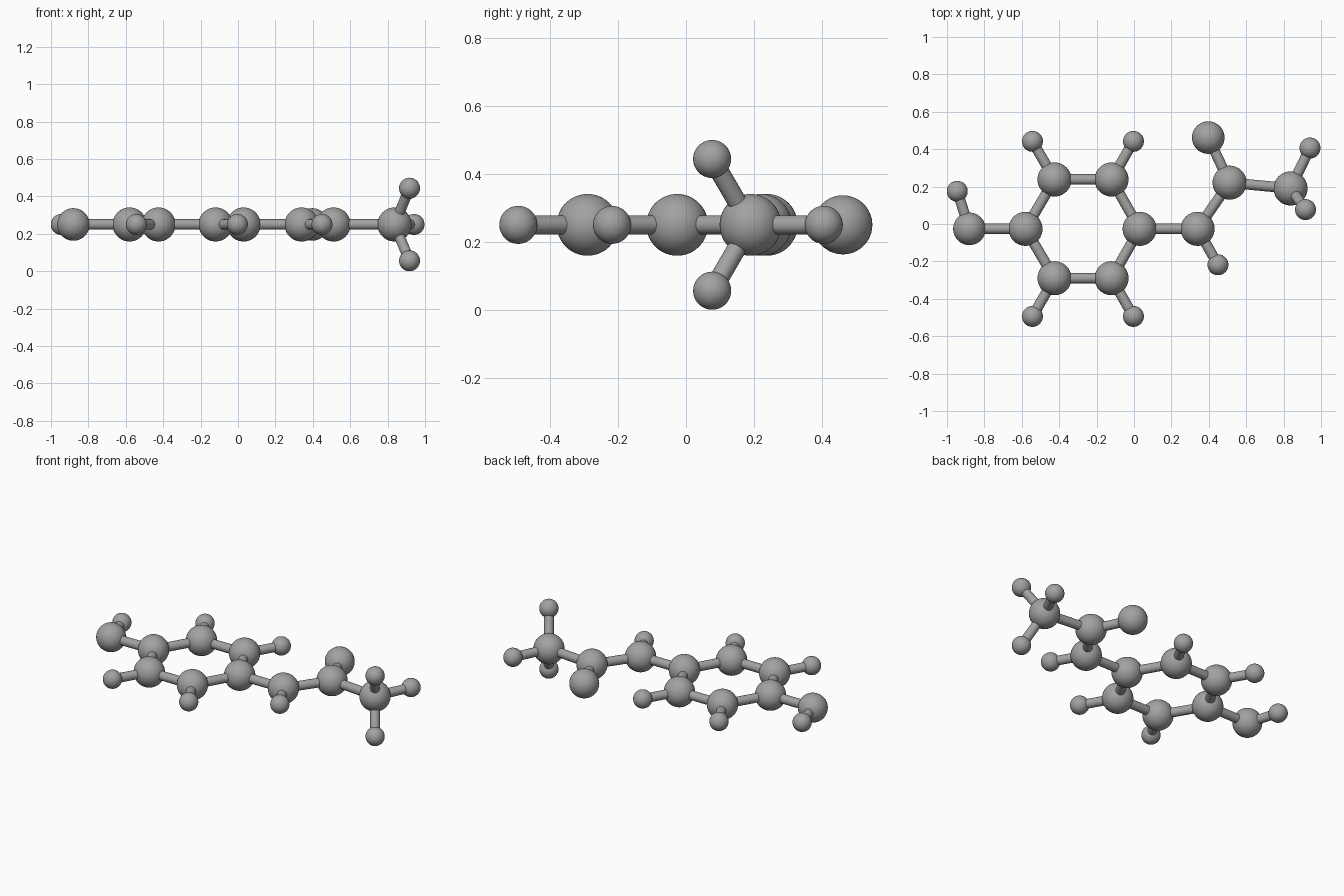
import bpy
from mathutils import Vector

old = bpy.data.objects.get("Cube")
if old:
    bpy.data.objects.remove(old, do_unlink=True)

# Single matte grey
grey = bpy.data.materials.new("grey")
grey.use_nodes = True
colour = (0.36, 0.36, 0.36, 1)
grey.diffuse_color = colour
grey.node_tree.nodes["Principled BSDF"].inputs["Base Color"].default_value = colour

MID = 0.25
CARBON, OXYGEN, HYDROGEN, BOND = 0.091, 0.087, 0.056, 0.028


def finish(name):
    obj = bpy.context.object
    obj.name = name
    obj.data.materials.append(grey)
    bpy.ops.object.shade_smooth_by_angle()


def atom(name, x, y, radius, z=MID):
    bpy.ops.mesh.primitive_uv_sphere_add(segments=40, ring_count=24, radius=radius,
                                         location=(x, y, z))
    finish(name)
    return Vector((x, y, z))


def bond(name, a, b):
    bpy.ops.mesh.primitive_cylinder_add(vertices=24, radius=BOND, depth=(b - a).length,
                                        location=(a + b) / 2)
    bpy.context.object.rotation_euler = (b - a).to_track_quat("Z", "Y").to_euler()
    finish(name)


def branch(name, parent, x, y, radius, z=MID):
    """Add a ball joined by a rod to its parent."""
    point = atom(name, x, y, radius, z)
    bond(name + "_bond", parent, point)
    return point


# Six-sided ring
AXIS = -0.026
ring_points = [(-0.58, 0), (-0.425, 0.264), (-0.12, 0.264),
               (0.03, 0), (-0.12, -0.264), (-0.425, -0.264)]
ring = [atom("ring_carbon", x, AXIS + y, CARBON) for x, y in ring_points]
for i, point in enumerate(ring):
    bond("ring_bond", point, ring[(i + 1) % len(ring)])

# Hydrogens on the ring corners
for side, left, right in ((1, ring[1], ring[2]), (-1, ring[5], ring[4])):
    branch("ring_hydrogen", left, -0.543, AXIS + side * 0.468, HYDROGEN)
    branch("ring_hydrogen", right, -0.003, AXIS + side * 0.468, HYDROGEN)

# Hydroxyl group at the right end
hydroxyl = branch("hydroxyl_oxygen", ring[0], -0.88, AXIS, OXYGEN)
branch("hydroxyl_hydrogen", hydroxyl, -0.945, 0.175, HYDROGEN)

# Side chain at the left end
link = branch("link_carbon", ring[3], 0.34, AXIS, CARBON)
branch("link_hydrogen", link, 0.449, -0.218, HYDROGEN)
carbonyl = branch("carbonyl_carbon", link, 0.511, 0.221, CARBON)
branch("carbonyl_oxygen", carbonyl, 0.397, 0.462, OXYGEN)
methyl = branch("methyl_carbon", carbonyl, 0.837, 0.19, CARBON)
branch("methyl_hydrogen", methyl, 0.941, 0.406, HYDROGEN)
for side in (1, -1):
    branch("methyl_hydrogen", methyl, 0.917, 0.077, HYDROGEN, MID + side * 0.194)
